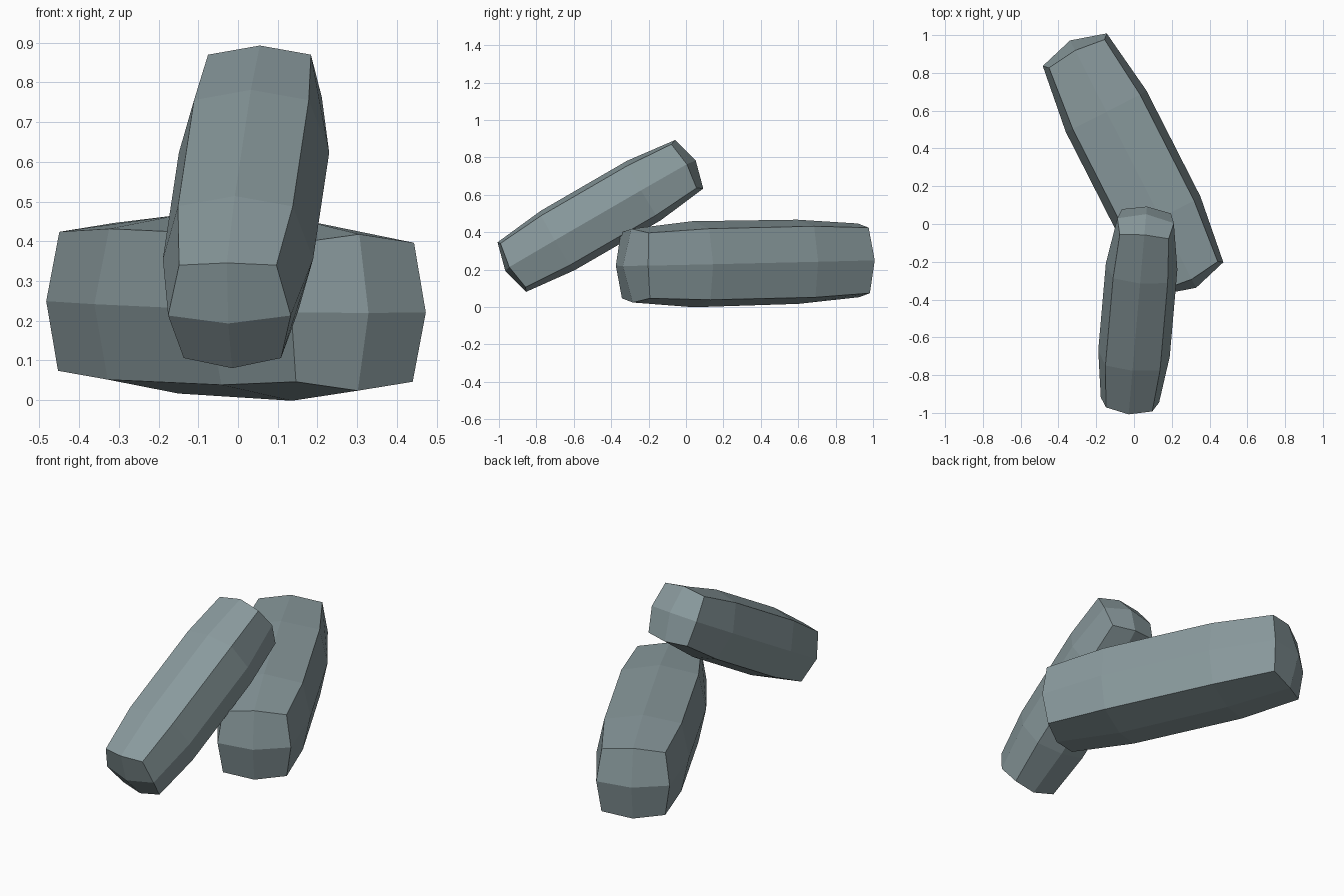
import bpy, bmesh, math
from mathutils import Matrix, Euler

if "Cube" in bpy.data.objects:
    bpy.data.objects.remove(bpy.data.objects["Cube"])

stone_mat = bpy.data.materials.new("slate grey")
stone_mat.diffuse_color = (0.25, 0.32, 0.335, 1)
stone_mat.use_nodes = True
stone_mat.node_tree.nodes["Principled BSDF"].inputs["Base Color"].default_value = stone_mat.diffuse_color


def stone(name, rings, cap, loc, pitch, yaw, roll=0):
    """Long stone along local y. rings: (y, corner_x, mid_x, corner_z, mid_z); end edge mids bulge."""
    bm = bmesh.new()
    loops = []
    for i, (y, cx, mx, cz, mz) in enumerate(rings):
        end = (i == len(rings) - 1) - (i == 0)
        section = [(cx, cz), (0, mz), (-cx, cz), (-mx, 0),
                   (-cx, -cz), (0, -mz), (cx, -cz), (mx, 0)]
        loops.append([bm.verts.new((x, y + (0.02 * end if k % 2 else 0), z))
                      for k, (x, z) in enumerate(section)])
    for a, b in zip(loops, loops[1:]):
        for k in range(8):
            n = (k + 1) % 8
            bm.faces.new((a[k], a[n], b[n], b[k]))
    # end caps: four quads round a bulging centre
    for loop, y in ((loops[0], -cap), (loops[-1], cap)):
        c = bm.verts.new((0, y, 0))
        for k in (1, 3, 5, 7):
            bm.faces.new((loop[k], loop[k + 1 if k < 7 else 0], loop[(k + 2) % 8], c))
    bmesh.ops.recalc_face_normals(bm, faces=bm.faces)
    me = bpy.data.meshes.new(name)
    bm.to_mesh(me)
    bm.free()
    me.materials.append(stone_mat)
    ob = bpy.data.objects.new(name, me)
    rot = Euler((math.radians(pitch), math.radians(roll), math.radians(yaw)), 'XYZ')
    ob.matrix_world = Matrix.Translation(loc) @ (
        Matrix.Rotation(rot.z, 4, 'Z') @ Matrix.Rotation(rot.x, 4, 'X') @ Matrix.Rotation(rot.y, 4, 'Y'))
    bpy.context.collection.objects.link(ob)
    return ob


# stone lying on the ground
stone("lying_stone",
      [(-0.66, 0.165, 0.19, 0.175, 0.197), (-0.315, 0.20, 0.24, 0.19, 0.23),
       (0.315, 0.20, 0.24, 0.19, 0.225), (0.66, 0.165, 0.19, 0.175, 0.197)],
      0.735, (-0.005, 0.317, 0.235), 1.2, 27)

# stone leaning on it
stone("leaning_stone",
      [(-0.53, 0.123, 0.155, 0.135, 0.153), (-0.265, 0.145, 0.19, 0.153, 0.183),
       (0.27, 0.145, 0.19, 0.153, 0.183), (0.53, 0.13, 0.15, 0.135, 0.15)],
      0.59, (0.02, -0.457, 0.488), 30, -5)
